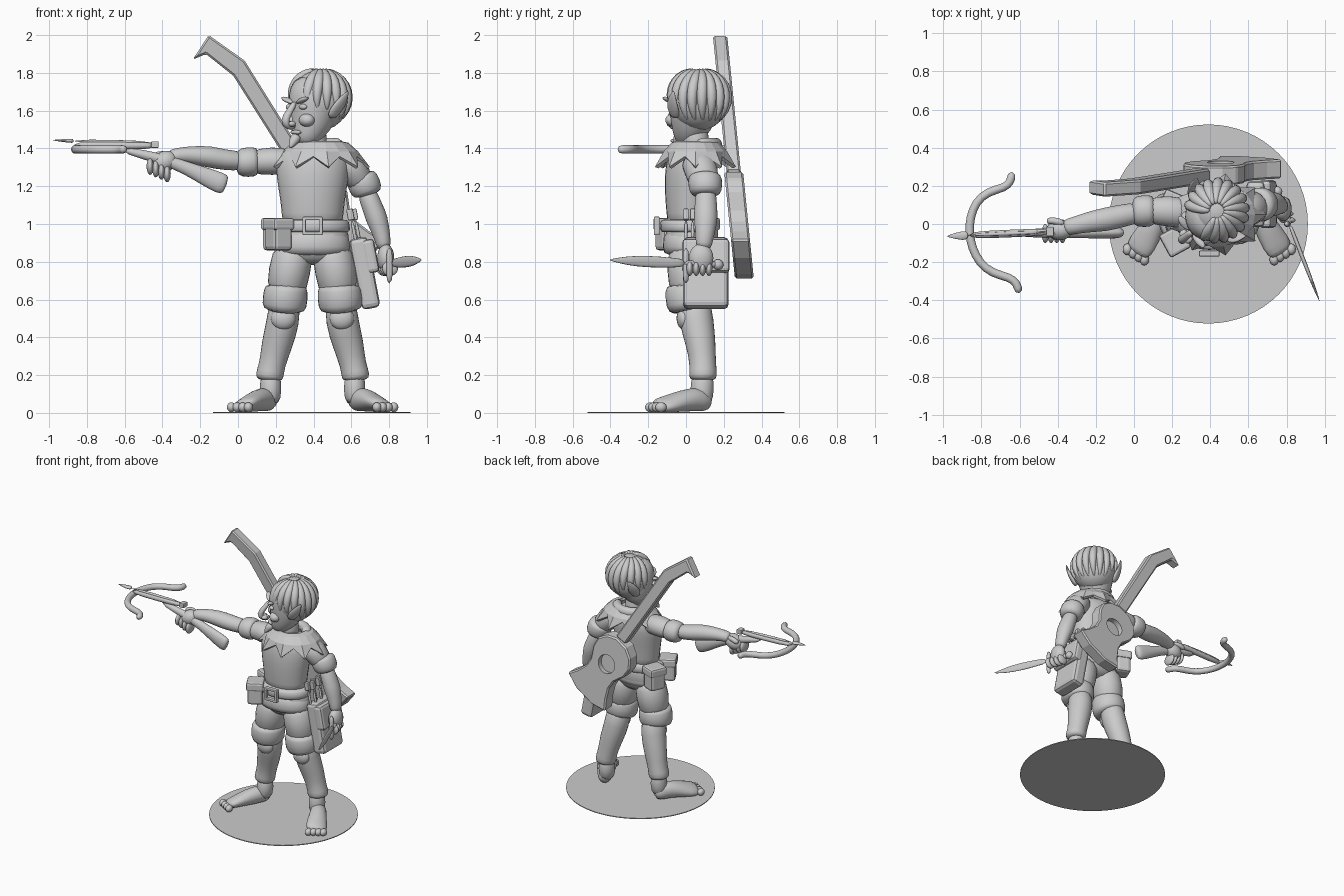
import bpy, bmesh
from math import sin, cos, pi, radians
from mathutils import Vector, Euler

cube = bpy.data.objects.get("Cube")
if cube:
    bpy.data.objects.remove(cube)

grey = bpy.data.materials.new("plain_grey")
grey.use_nodes = True
grey.diffuse_color = (.6, .6, .6, 1)
grey.node_tree.nodes["Principled BSDF"].inputs["Base Color"].default_value = grey.diffuse_color
MID = .395  # x of the figure's centre line
X, Y, Z = Vector((1, 0, 0)), Vector((0, 1, 0)), Vector((0, 0, 1))


def finish(name, bm, smooth=True):
    bmesh.ops.recalc_face_normals(bm, faces=bm.faces)
    mesh = bpy.data.meshes.new(name)
    bm.to_mesh(mesh)
    bm.free()
    mesh.materials.append(grey)
    for face in mesh.polygons:
        face.use_smooth = smooth
    obj = bpy.data.objects.new(name, mesh)
    bpy.context.collection.objects.link(obj)
    return obj


def loft(name, rings, ref=Y, sides=14):
    """Skin elliptical rings (x, y, z, radius across ref, radius along ref)."""
    bm = bmesh.new()
    centres = [Vector(r[:3]) for r in rings]
    loops = []
    for i, ring in enumerate(rings):
        tangent = (centres[min(i + 1, len(rings) - 1)] - centres[max(i - 1, 0)]).normalized()
        a = ref.cross(tangent).normalized()
        b = tangent.cross(a)
        angles = [2 * pi * k / sides for k in range(sides)]
        loops.append([bm.verts.new(centres[i] + a * ring[3] * cos(t) + b * ring[4] * sin(t)) for t in angles])
    for low, high in zip(loops, loops[1:]):
        for k in range(sides):
            n = (k + 1) % sides
            bm.faces.new((low[k], low[n], high[n], high[k]))
    bm.faces.new(loops[0])
    bm.faces.new(loops[-1])
    obj = finish(name, bm)
    obj.modifiers.new("smooth", "SUBSURF").levels = 1
    obj.modifiers["smooth"].render_levels = 1
    return obj


def tube(name, points, radius, ref=Z, sides=8):
    return loft(name, [(*p, radius, radius) for p in points], ref, sides)


def ball(name, place, scale, turn=(0, 0, 0)):
    bm = bmesh.new()
    bmesh.ops.create_uvsphere(bm, u_segments=20, v_segments=12, radius=1)
    obj = finish(name, bm)
    obj.location, obj.scale, obj.rotation_euler = place, scale, turn
    return obj


def block(name, place, size, turn=(0, 0, 0), bevel=.015):
    bm = bmesh.new()
    bmesh.ops.create_cube(bm, size=1)
    bmesh.ops.scale(bm, vec=size, verts=bm.verts)
    obj = finish(name, bm, False)
    obj.location, obj.rotation_euler = place, turn
    mod = obj.modifiers.new("bevel", "BEVEL")
    mod.width, mod.segments = bevel, 2
    return obj


def disc(name, place, radius, depth, sides=64, turn=(0, 0, 0)):
    bm = bmesh.new()
    bmesh.ops.create_cone(bm, cap_ends=True, segments=sides, radius1=radius, radius2=radius, depth=depth)
    obj = finish(name, bm, False)
    obj.location, obj.rotation_euler = place, turn
    return obj


def slab(name, outline, thick):
    """Flat instrument panel from an x-z outline, leaning along the back."""
    bm = bmesh.new()
    sheets = [[bm.verts.new((x, .18 + (2 - z) * .1 + side * thick, z)) for x, z in outline] for side in (-1, 1)]
    for sheet in sheets:
        bm.faces.new(sheet)
    for k in range(len(outline)):
        n = (k + 1) % len(outline)
        bm.faces.new((sheets[0][k], sheets[0][n], sheets[1][n], sheets[1][k]))
    obj = finish(name, bm, False)
    obj.modifiers.new("bevel", "BEVEL").width = .01
    return obj


disc("base_disc", (.39, 0, .003), .522, .006)

# Legs, shorts and bare feet
for side, word in ((-1, "right"), (1, "left")):
    def leg(part, rings):
        return loft(word + part, [(MID + side * r[0], *r[1:]) for r in rings])
    leg("_thigh", [(.09, .02, .9, .11, .12), (.125, .02, .75, .115, .125), (.145, .02, .6, .105, .11)])
    leg("_shorts_cuff", [(.14, .01, .68, .105, .11), (.14, .01, .66, .12, .125),
                         (.15, .015, .56, .125, .125), (.152, .02, .535, .1, .1)])
    leg("_shin", [(.145, .04, .62, .085, .09), (.155, .055, .48, .09, .095), (.19, .08, .36, .085, .08),
                  (.215, .09, .25, .068, .07), (.23, .09, .19, .08, .08), (.23, .09, .17, .06, .06)])
    ball(word + "_knee", (MID + side * .155, -.01, .5), (.065, .04, .06))
    leg("_ankle", [(.225, .09, .22, .055, .06), (.22, .085, .12, .06, .065), (.23, .08, .04, .055, .06)])
    heel, toe = Vector((MID + side * .21, .13, 0)), Vector((MID + side * .385, -.16, 0))
    foot = [(0, .05, .045, .04), (.2, .075, .07, .06), (.5, .065, .06, .065),
            (.8, .045, .04, .08), (1, .035, .03, .07)]
    loft(word + "_foot", [(*heel.lerp(toe, f), h, tall, wide)[:2] + (h, tall, wide) for f, h, tall, wide in foot])
    across = (toe - heel).normalized().cross(Z) * side
    for k in range(4):
        spot = toe + across * (k - 1.5) * .035 + Z * .03
        ball(word + "_toe", spot, (.024, .03, .026))

# Trunk
loft("hips", [(MID, .02, .78, .14, .08), (MID, .02, .85, .2, .125), (MID, .02, .95, .2, .135), (MID, .02, 1.02, .17, .12)])
loft("tunic_skirt", [(MID, .01, .83, .19, .125), (MID, .01, .86, .215, .14), (MID, .01, 1, .19, .135)])
loft("torso", [(MID, .02, .97, .17, .125), (MID, .02, 1.05, .165, .125), (MID, .02, 1.18, .185, .14),
               (MID, .03, 1.3, .205, .145), (MID, .04, 1.37, .19, .13), (MID, .05, 1.42, .1, .09)])
loft("belt", [(MID, .01, .955, .19, .14), (MID, .01, .96, .208, .152),
              (MID, .01, 1.02, .2, .15), (MID, .01, 1.025, .18, .14)])
for rise in (-1, 1):
    block("buckle_bar", (MID, -.155, .99 + rise * .04), (.105, .03, .018), bevel=.005)
    block("buckle_side", (MID + rise * .045, -.155, .99), (.018, .03, .09), bevel=.005)
loft("neck", [(.4, .06, 1.36, .08, .08), (.4, .05, 1.44, .07, .07), (.4, .05, 1.54, .07, .07)])

# Jagged cape collar
bm = bmesh.new()
count = 18
rows = []
for wide, deep, high, jag in ((.1, .1, 1.44, 0), (.15, .13, 1.43, 0), (.2, .17, 1.385, 0), (.235, .19, 1.33, .028)):
    row = []
    for k in range(count):
        t, j = 2 * pi * k / count, jag * (-1) ** k
        row.append(bm.verts.new((.435 + (wide + j) * cos(t), .05 + (deep + j) * sin(t), high - j)))
    rows.append(row)
for low, high in zip(rows, rows[1:]):
    for k in range(count):
        n = (k + 1) % count
        bm.faces.new((low[k], low[n], high[n], high[k]))
finish("cape_collar", bm, False).modifiers.new("thickness", "SOLIDIFY").thickness = .02
tube("rolled_hood", [(.28, .05, 1.42), (.33, .14, 1.42), (.42, .17, 1.42), (.51, .13, 1.42), (.54, .05, 1.42)], .04)

# Head, modelled facing forward and then turned
skull = loft("head", [(0, -.1, -.2, .035, .035), (0, -.08, -.17, .075, .07), (0, -.035, -.1, .115, .115),
                      (0, -.01, 0, .14, .145), (0, 0, .1, .14, .145), (0, 0, .17, .09, .09)])
head = [skull,
        ball("hair_cap", (0, .03, .035), (.158, .155, .16)),
        loft("nose", [(0, -.14, .03, .015, .018), (0, -.175, -.02, .018, .02), (0, -.22, -.075, .026, .026),
                      (0, -.19, -.1, .03, .02), (0, -.14, -.1, .02, .02)], X, 10),
        loft("goatee", [(0, -.125, -.15, .035, .03), (0, -.15, -.18, .028, .028), (0, -.18, -.22, .006, .006)]),
        ball("lips", (0, -.135, -.135), (.04, .018, .012))]
for side in (-1, 1):
    head += [ball("eye", (side * .055, -.132, .0), (.026, .016, .015)),
             ball("brow", (side * .06, -.142, .035), (.048, .02, .013), (0, -side * .3, 0)),
             ball("cheek", (side * .06, -.11, -.07), (.045, .04, .035)),
             ball("nostril", (side * .022, -.18, -.09), (.018, .022, .015)),
             loft("ear", [(side * .13, -.01, -.06, .02, .025), (side * .165, .01, -.01, .018, .045),
                          (side * .19, .035, .04, .012, .03), (side * .2, .06, .085, .004, .006)])]
locks = 15
for k in range(locks):
    turn = radians(-142 + 284 * k / (locks - 1))
    reach = 138 if abs(turn) < 1.3 else 112
    rings = []
    for step, fat in enumerate((.014, .026, .032, .03, .022, .006)):
        fall = radians(12 + (reach - 12) * step / 5)
        swirl = turn + .25 * sin(fall)
        rings.append((.155 * sin(fall) * sin(swirl), .03 + .155 * sin(fall) * cos(swirl), .04 + .16 * cos(fall), fat, fat))
    head.append(loft("hair_lock", rings, Vector((cos(turn), -sin(turn), .01)), 8))
for part in head:
    spin = Euler((0, 0, radians(-50)))
    place = part.location.copy()
    place.rotate(spin)
    part.location = place + Vector((.41, .05, 1.62))
    part.rotation_euler = (spin.to_matrix() @ part.rotation_euler.to_matrix()).to_euler()

# Right arm stretched sideways
loft("right_sleeve", [(.3, .05, 1.33, .07, .08), (.18, .07, 1.335, .078, .085), (.05, .07, 1.325, .065, .07)])
loft("right_sleeve_cuff", [(.11, .07, 1.33, .065, .07), (.09, .07, 1.33, .083, .088),
                           (.01, .065, 1.325, .08, .085), (-.01, .065, 1.325, .05, .06)])
loft("right_forearm", [(.05, .065, 1.33, .055, .06), (-.08, .04, 1.34, .055, .06), (-.14, .025, 1.355, .06, .065),
                       (-.24, .01, 1.365, .05, .055), (-.32, -.01, 1.365, .04, .045), (-.37, -.02, 1.35, .04, .045)])
ball("right_hand", (-.39, -.03, 1.33), (.07, .055, .055), (0, -.4, 0))
for k in range(4):
    ball("right_finger", (-.465 + k * .03, -.05, 1.305 - k * .013), (.019, .05, .045))
tube("right_thumb", [(-.36, .0, 1.37), (-.42, .02, 1.37), (-.46, .015, 1.35)], .02, Z)

# Left arm hanging down
loft("left_sleeve", [(.52, .05, 1.35, .08, .09), (.61, .08, 1.3, .085, .095), (.665, .1, 1.19, .075, .08)])
loft("left_sleeve_cuff", [(.645, .1, 1.26, .07, .08), (.655, .1, 1.24, .09, .095),
                          (.685, .105, 1.17, .088, .09), (.69, .105, 1.15, .06, .065)])
loft("left_forearm", [(.67, .105, 1.2, .055, .06), (.715, .105, 1.08, .055, .06), (.735, .105, 1.03, .062, .068),
                      (.765, .1, .93, .043, .047), (.775, .09, .86, .04, .045)])
ball("left_hand", (.782, .08, .82), (.045, .065, .075))
for k in range(4):
    ball("left_finger", (.805 - k * .01, .02 + k * .034, .765), (.042, .018, .04))

# Dagger
grip, tip = Vector((.75, .17, .785)), Vector((.975, -.41, .81))
blade = [(.3, .022, .01), (.4, .028, .012), (.65, .036, .012), (.85, .025, .009), (1, .002, .002)]
loft("dagger_blade", [(*grip.lerp(tip, f), thin, tall) for f, tall, thin in blade], Z, 8)
tube("dagger_grip", [grip.lerp(tip, f) for f in (-.05, .15, .32)], .02)
tube("dagger_guard", [(.8, .0, .68), (.805, .0, .78), (.8, .0, .88)], .018, Y)
ball("dagger_pommel", grip, (.028, .028, .028))

# Satchel, bolts and pouches
block("satchel", (.67, .105, .74), (.1, .24, .38), (0, -.19, 0), .025)
block("satchel_flap", (.7, .105, .83), (.07, .25, .18), (0, -.19, 0), .02)
for k in range(5):
    lean = .02 * (k % 2)
    tube("spare_bolt", [(.63 + lean, k * .035, .88), (.6 + lean, k * .035, 1.03)], .011, Y)
    block("bolt_fletching", (.595 + lean, k * .035, 1.05), (.035, .028, .06), (0, -.19, 0), .006)
for y, x, turn in ((-.09, .215, .5), (.1, .2, -.4)):
    block("pouch", (x, y, .935), (.11, .12, .15), (0, 0, turn), .02)
    block("pouch_flap", (x, y, 1), (.125, .135, .065), (0, 0, turn), .015)

# Crossbow
loft("crossbow_butt", [(-.06, -.045, 1.205, .05, .025), (-.09, -.045, 1.215, .058, .032), (-.17, -.045, 1.25, .05, .032),
                       (-.28, -.045, 1.3, .034, .03), (-.4, -.045, 1.345, .03, .028), (-.62, -.05, 1.395, .02, .022)])
tube("crossbow_tiller", [(-.42, -.04, 1.415), (-.65, -.05, 1.415), (-.88, -.06, 1.42)], .022)
tube("loaded_bolt", [(-.43, -.04, 1.43), (-.9, -.06, 1.44)], .012)
loft("bolt_head", [(-.87, -.06, 1.44, .01, .01), (-.885, -.06, 1.44, .012, .032), (-.985, -.065, 1.444, .002, .002)])
block("crossbow_nut", (-.44, -.04, 1.42), (.04, .05, .035), bevel=.006)
curve = [(-.865, 0), (-.855, .08), (-.82, .16), (-.755, .215), (-.665, .235), (-.63, .265), (-.62, .32)]
limbs = [(x, -h) for x, h in reversed(curve)] + curve[1:]
tube("crossbow_bow", [(x - .06 * h, -.045 + h, 1.395) for x, h in limbs], .025)

# Stringed instrument slung on the back
neck = [(-.24, 1.87), (-.155, 2), (.035, 1.865), (.4, 1.28), (.32, 1.24), (-.025, 1.785), (-.17, 1.9)]
slab("instrument_neck", neck, .038)
half = [(.24, .05), (.28, .12), (.35, .165), (.43, .16), (.52, .12), (.59, .12), (.67, .15), (.75, .195)]
shape = half + [(.79, .08), (.79, -.08)] + [(s, -w) for s, w in reversed(half)]
body = slab("instrument_body", [(.215 + .53 * s + .85 * w, 1.45 - .85 * s + .53 * w) for s, w in shape], .05)
cutter = disc("sound_hole_cutter", (.455, .345, 1.065), .07, .12, 32, (pi / 2 + .1, 0, 0))
cutter.hide_render = True
cutter.hide_viewport = True
cut = body.modifiers.new("sound_hole", "BOOLEAN")
cut.object, cut.operation = cutter, "DIFFERENCE"
